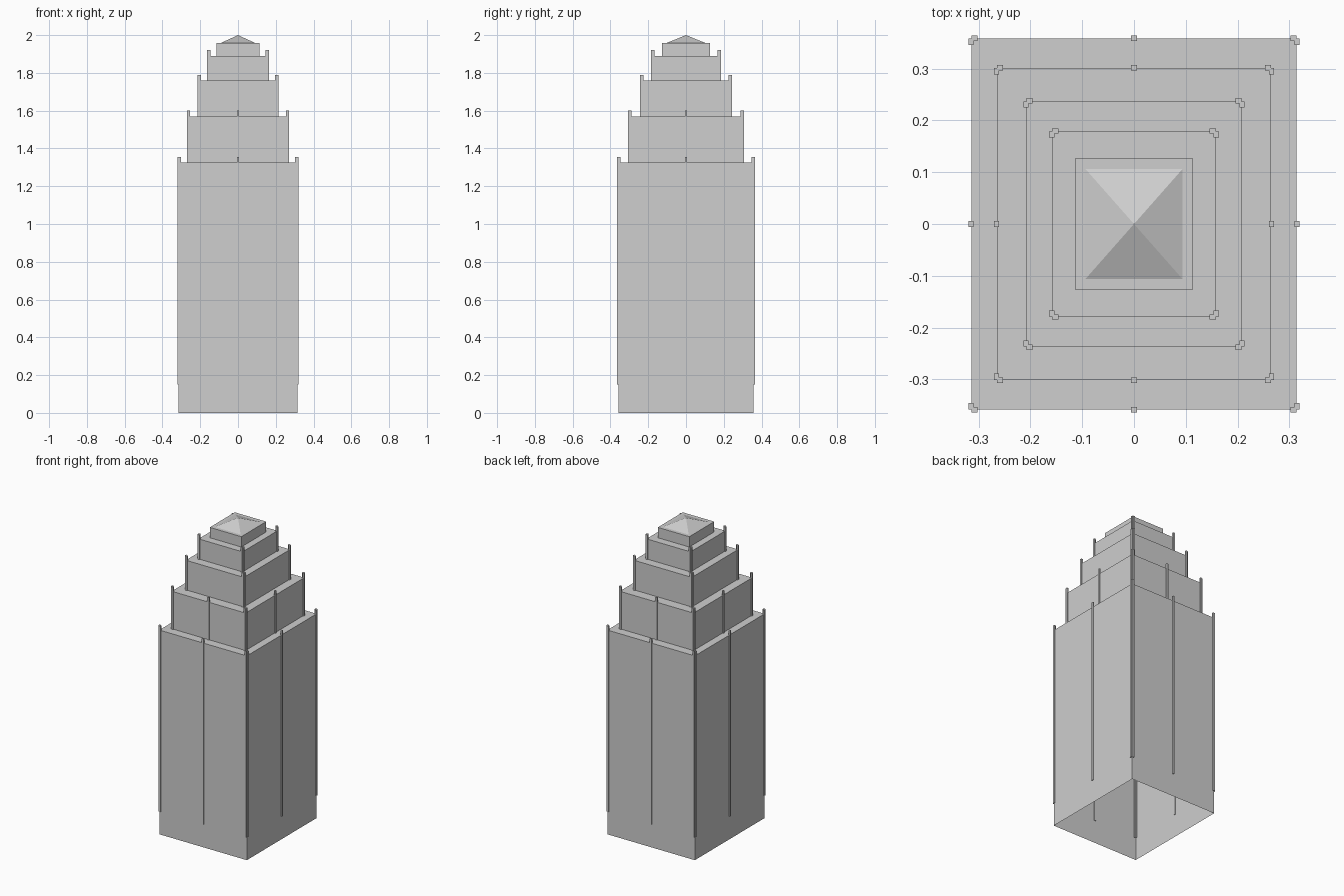
import bpy
import bmesh
from mathutils import Matrix, Vector

cube = bpy.data.objects.get("Cube")
if cube:
    bpy.data.objects.remove(cube)

STONE = bpy.data.materials.new("pale_grey_stone")
STONE.use_nodes = True
STONE.diffuse_color = (0.62, 0.62, 0.62, 1)
STONE.node_tree.nodes["Principled BSDF"].inputs["Base Color"].default_value = (0.62, 0.62, 0.62, 1)


def add_box(bm, x0, x1, y0, y1, z0, z1):
    """Add an axis-aligned box between two corners and return its faces."""
    size = Vector((x1 - x0, y1 - y0, z1 - z0))
    centre = Vector((x0 + x1, y0 + y1, z0 + z1)) / 2
    matrix = Matrix.Translation(centre) @ Matrix.Diagonal((*size, 1))
    verts = bmesh.ops.create_cube(bm, size=1, matrix=matrix)["verts"]
    return {f for v in verts for f in v.link_faces}


def finish(bm, name):
    bmesh.ops.recalc_face_normals(bm, faces=bm.faces)
    mesh = bpy.data.meshes.new(name)
    bm.to_mesh(mesh)
    bm.free()
    mesh.materials.append(STONE)
    obj = bpy.data.objects.new(name, mesh)
    bpy.context.collection.objects.link(obj)
    return obj


def tier(name, hx, hy, z0, z1):
    """Hollow block, open underneath."""
    bm = bmesh.new()
    faces = add_box(bm, -hx, hx, -hy, hy, z0, z1)
    floor = min(faces, key=lambda f: f.calc_center_median().z)
    bmesh.ops.delete(bm, geom=[floor], context='FACES_ONLY')
    return finish(bm, name)


FIN = 0.012     # fin width
OUT = 0.006     # how far a fin stands out from the wall
SINK = 0.004    # how far a fin sits into the wall


def fins(name, hx, hy, z0, z1, middle):
    """Pairs of thin fins at each corner, and optionally one mid-wall."""
    bm = bmesh.new()
    for s in (-1, 1):
        spots_x = [-hx + FIN / 2, hx - FIN / 2] + [0] * middle
        spots_y = [-hy + FIN / 2, hy - FIN / 2] + [0] * middle
        for c in spots_x:
            y0, y1 = sorted((s * (hy - SINK), s * (hy + OUT)))
            add_box(bm, c - FIN / 2, c + FIN / 2, y0, y1, z0, z1)
        for c in spots_y:
            x0, x1 = sorted((s * (hx - SINK), s * (hx + OUT)))
            add_box(bm, x0, x1, c - FIN / 2, c + FIN / 2, z0, z1)
    return finish(bm, name)


# Stepped tower: name, half width, half depth, top, fin top, mid-wall fins
TIERS = [
    ("main_block", 0.314, 0.358, 1.325, 1.355, True),
    ("second_tier", 0.265, 0.301, 1.568, 1.6, True),
    ("third_tier", 0.208, 0.237, 1.76, 1.79, False),
    ("fourth_tier", 0.158, 0.179, 1.89, 1.92, False),
    ("top_tier", 0.113, 0.128, 1.957, None, False),
]
base = 0
for name, hx, hy, top, fin_top, middle in TIERS:
    tier(name, hx, hy, base, top)
    if fin_top:
        fins(name + "_fins", hx, hy, base or 0.15, fin_top, middle)
    base = top

# Low pyramid roof, its eaves sunk just below the top tier's flat rim
bm = bmesh.new()
hx, hy, eaves = 0.113, 0.128, 1.948
ring = [bm.verts.new((sx * hx, sy * hy, eaves)) for sx, sy in ((-1, -1), (1, -1), (1, 1), (-1, 1))]
apex = bm.verts.new((0, 0, 2))
for i in range(4):
    bm.faces.new((ring[i], ring[(i + 1) % 4], apex))
finish(bm, "pyramid_roof")
